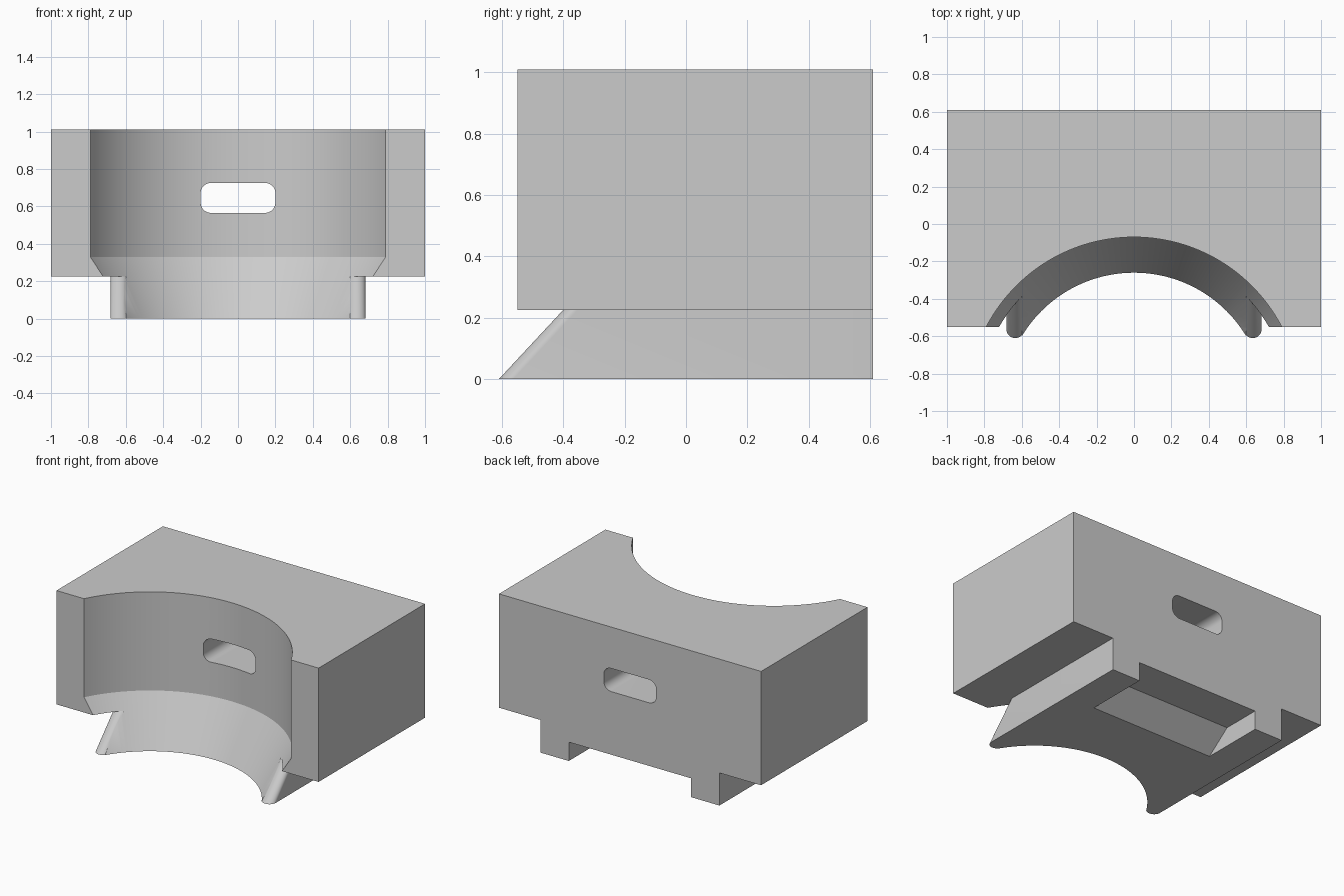
import bpy, bmesh, math

cube = bpy.data.objects.get("Cube")
if cube:
    bpy.data.objects.remove(cube, do_unlink=True)

grey = bpy.data.materials.new("plain_grey")
grey.use_nodes = True
grey.diffuse_color = (0.6, 0.6, 0.6, 1)
grey.node_tree.nodes["Principled BSDF"].inputs["Base Color"].default_value = grey.diffuse_color


def loft(name, rings):
    """Closed solid through rings that share one point count."""
    bm = bmesh.new()
    loops = [[bm.verts.new(p) for p in ring] for ring in rings]
    n = len(loops[0])
    for a, b in zip(loops, loops[1:]):
        for i in range(n):
            j = (i + 1) % n
            bm.faces.new((a[i], a[j], b[j], b[i]))
    bm.faces.new(loops[0][::-1])
    bm.faces.new(loops[-1])
    bmesh.ops.recalc_face_normals(bm, faces=bm.faces)
    mesh = bpy.data.meshes.new(name)
    bm.to_mesh(mesh)
    bm.free()
    mesh.materials.append(grey)
    ob = bpy.data.objects.new(name, mesh)
    bpy.context.collection.objects.link(ob)
    return ob


def arc(cx, cy, r, start, end, steps):
    angles = [math.radians(start + (end - start) * i / steps) for i in range(steps + 1)]
    return [(cx + r * math.cos(a), cy + r * math.sin(a)) for a in angles]


def combine(target, tool, operation):
    mod = target.modifiers.new(tool.name, 'BOOLEAN')
    mod.operation = operation
    mod.solver = 'EXACT'
    mod.object = tool
    tool.hide_render = True
    bpy.context.view_layer.objects.active = target
    bpy.ops.object.modifier_apply(modifier=mod.name)
    bpy.data.objects.remove(tool, do_unlink=True)


BACK, FRONT, UNDER, TOP = 0.61, -0.55, 0.225, 1.01

# Main block
corners = [(-1, FRONT), (1, FRONT), (1, BACK), (-1, BACK)]
block = loft("main_block", [[(x, y, z) for x, y in corners] for z in (UNDER, TOP)])

# Narrower base with rounded front tips leaning backwards as they rise
tip = arc(0.635, -0.563, 0.047, 0, -135, 14)
front_edge = tip + [(-x, y) for x, y in reversed(tip)]


def base_ring(z):
    lean = 0.93 * z
    return ([(0.682, BACK, z)] + [(x, y + lean, z) for x, y in front_edge]
            + [(-0.682, BACK, z)])


base = loft("base", [base_ring(0), base_ring(UNDER + 0.03)])
combine(block, base, 'UNION')

# Round recess in the front, tapering inwards at the bottom
profile = [(0.642, -0.1), (0.89, 0.33), (0.89, 1.2)]
recess = loft("recess_cutter", [[(x, y, z) for x, y in arc(0, -0.96, r, 0, 360, 160)[:-1]]
                                for r, z in profile])
combine(block, recess, 'DIFFERENCE')

# Rounded slot running through to the back
slot_outline = []
for cx, cz, start in ((0.145, 0.67, 0), (-0.145, 0.67, 90),
                      (-0.145, 0.62, 180), (0.145, 0.62, 270)):
    slot_outline += arc(cx, cz, 0.055, start, start + 90, 8)
slot = loft("slot_cutter", [[(x, y, z) for x, z in slot_outline] for y in (-0.8, 0.8)])
combine(block, slot, 'DIFFERENCE')

# Channel under the back with a sloping end wall
side = [(0.04, -0.1), (0.34, 0.13), (0.8, 0.13), (0.8, -0.1)]
channel = loft("channel_cutter", [[(x, y, z) for y, z in side] for x in (-0.467, 0.467)])
combine(block, channel, 'DIFFERENCE')

# Smooth curved walls, sharp edges elsewhere
bpy.ops.object.select_all(action='DESELECT')
block.select_set(True)
bpy.context.view_layer.objects.active = block
bpy.ops.object.shade_smooth_by_angle(angle=math.radians(25))
